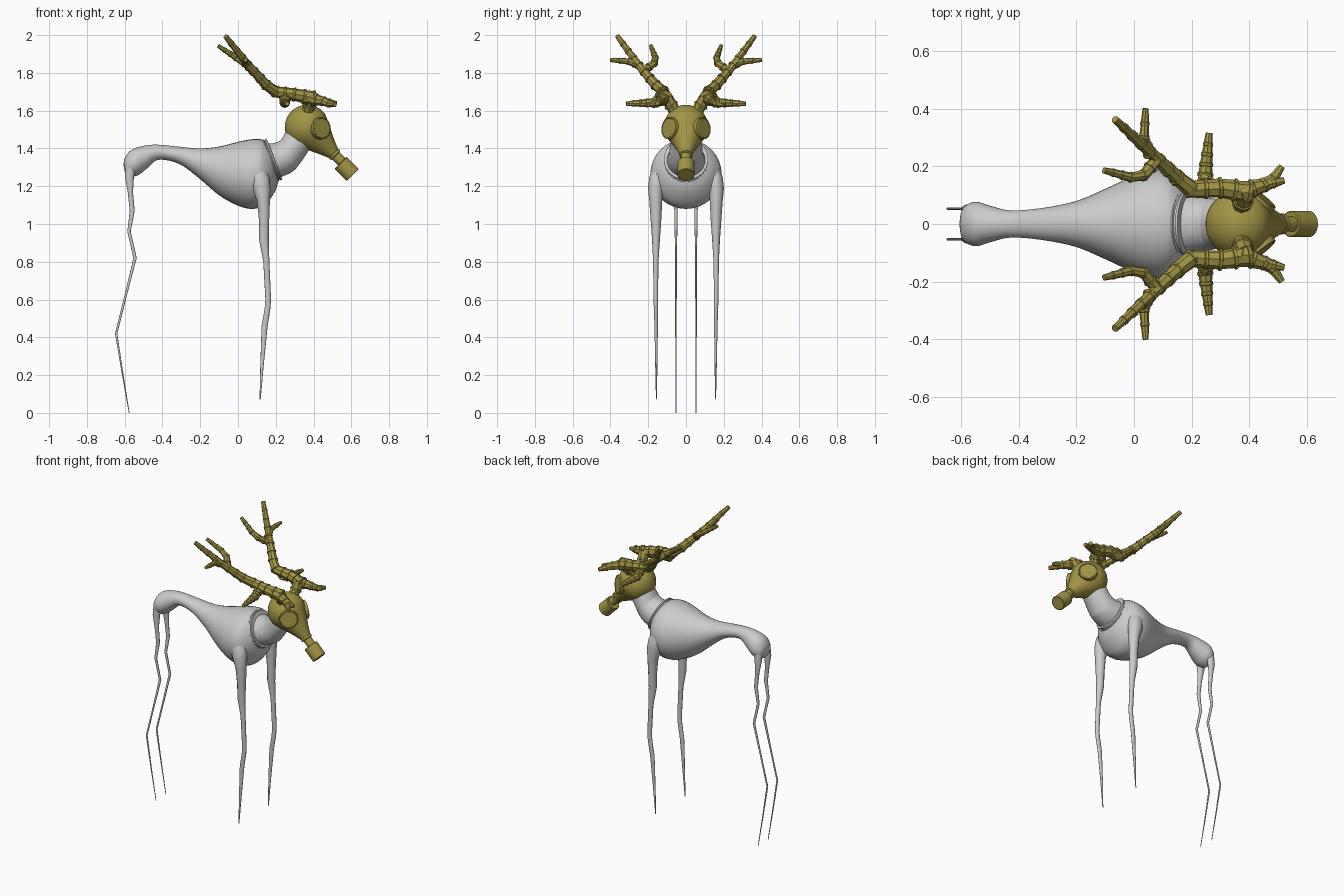
import bpy, bmesh, math
from mathutils import Vector as V


def material(name, rgb):
    m = bpy.data.materials.new(name)
    m.diffuse_color = (*rgb, 1)
    return m


GREY = material("pale grey", (0.60, 0.60, 0.60))
GOLD = material("old gold", (0.36, 0.30, 0.06))


def skin(bm, rings):
    """Join closed rings of points into a capped surface."""
    vs = [[bm.verts.new(p) for p in r] for r in rings]
    n = len(vs[0])
    for a, b in zip(vs, vs[1:]):
        for i in range(n):
            j = (i + 1) % n
            bm.faces.new((a[i], a[j], b[j], b[i]))
    bm.faces.new(vs[0][::-1])
    bm.faces.new(vs[-1])


def revolve(bm, origin, axis, profile, sides):
    """Turn a list of (distance, radius) about an axis."""
    d = V(axis).normalized()
    u = d.cross(V((0.13, 1, 0.07))).normalized()
    if abs(d.y) > 0.95:
        u = d.cross(V((1, 0, 0))).normalized()
    w = d.cross(u)
    ang = [2 * math.pi * i / sides for i in range(sides)]
    skin(bm, [[V(origin) + d * t + (u * math.cos(a) + w * math.sin(a)) * r
               for a in ang] for t, r in profile])


def finish(name, bm, mat, angle=None, mirror=False):
    bmesh.ops.recalc_face_normals(bm, faces=bm.faces)
    me = bpy.data.meshes.new(name)
    bm.to_mesh(me)
    bm.free()
    me.materials.append(mat)
    if angle:
        me.polygons.foreach_set("use_smooth", [True] * len(me.polygons))
        me.set_sharp_from_angle(angle=math.radians(angle))
    ob = bpy.data.objects.new(name, me)
    bpy.context.collection.objects.link(ob)
    if mirror:
        m = ob.modifiers.new("mirror", 'MIRROR')
        m.use_axis = (False, True, False)
        m.use_clip = m.use_mirror_merge = False
    return ob


def spline(rows, steps):
    """Smooth interpolation through rows of numbers."""
    out = []
    for i in range(len(rows) - 1):
        p = [V(rows[max(0, min(len(rows) - 1, i + k))]) for k in (-1, 0, 1, 2)]
        for s in range(steps):
            t = s / steps
            out.append(0.5 * (2 * p[1] + (p[2] - p[0]) * t
                              + (2 * p[0] - 5 * p[1] + 4 * p[2] - p[3]) * t * t
                              + (3 * p[1] - p[0] - 3 * p[2] + p[3]) * t ** 3))
    return out + [V(rows[-1])]


def body_ring(row, sides=32):
    xt, zt, xb, zb, w = row
    c, h = V(((xt + xb) / 2, 0, (zt + zb) / 2)), V(((xt - xb) / 2, 0, (zt - zb) / 2))
    return [c + h * math.cos(a) + V((0, w * math.sin(a), 0))
            for a in (2 * math.pi * i / sides for i in range(sides))]


# body: top x, top z, bottom x, bottom z, half width
bm = bmesh.new()
skin(bm, [body_ring(r) for r in spline([
    (-.605, 1.305, -.600, 1.275, .02), (-.601, 1.345, -.578, 1.25, .058),
    (-.570, 1.388, -.530, 1.258, .077), (-.51, 1.412, -.48, 1.295, .062),
    (-.43, 1.42, -.42, 1.34, .047), (-.32, 1.41, -.31, 1.317, .056),
    (-.2, 1.40, -.2, 1.237, .08), (-.1, 1.41, -.1, 1.152, .122),
    (0, 1.435, 0, 1.097, .168), (.065, 1.448, .075, 1.08, .188),
    (.11, 1.45, .14, 1.10, .18), (.132, 1.445, .195, 1.17, .145),
    (.145, 1.438, .215, 1.235, .112)], 5)])
finish("body", bm, GREY, 50)

# neck, curving up into the mask
bm = bmesh.new()
skin(bm, [body_ring(r) for r in spline([
    (.14, 1.43, .21, 1.24, .105), (.185, 1.427, .25, 1.258, .098),
    (.23, 1.447, .305, 1.29, .09), (.258, 1.50, .375, 1.39, .08),
    (.30, 1.55, .41, 1.45, .07)], 2)])
finish("neck", bm, GREY, 15)

# collar around the neck base
bm = bmesh.new()
revolve(bm, (.175, 0, 1.337), (.21, 0, .08),
        [(-.02, .105), (-.012, .119), (0, .119), (.002, .112), (.008, .112),
         (.010, .117), (.018, .117), (.02, .095)], 32)
finish("collar", bm, GREY, 30)


def leg(name, rows, sides=12):
    """Horizontal rings: x, y, z, half size in x, half size in y."""
    bm = bmesh.new()
    skin(bm, [[V((x + rx * math.cos(a), y + ry * math.sin(a), z))
               for a in (2 * math.pi * i / sides for i in range(sides))]
              for x, y, z, rx, ry in rows])
    finish(name, bm, GREY, 60, True)


leg("front_legs", [
    (.105, .135, 1.32, .03, .03), (.115, .152, 1.25, .05, .042),
    (.125, .160, 1.19, .047, .041), (.135, .160, 1.12, .034, .034),
    (.138, .159, 1.02, .027, .028), (.137, .159, .92, .026, .021),
    (.150, .160, .80, .016, .014), (.160, .160, .60, .015, .012),
    (.156, .159, .55, .015, .011), (.141, .158, .46, .016, .009),
    (.127, .157, .25, .009, .006), (.117, .157, .07, .003, .002)])
leg("hind_legs", [
    (-.565, .045, 1.32, .03, .022), (-.575, .05, 1.25, .024, .019),
    (-.570, .053, 1.17, .014, .012), (-.560, .053, 1.07, .013, .009),
    (-.577, .053, .96, .009, .007), (-.545, .053, .82, .009, .005),
    (-.600, .053, .60, .006, .004), (-.645, .053, .42, .006, .004),
    (-.610, .053, .20, .004, .003), (-.576, .053, 0, .002, .002)])

# mask: round skull drawn out to a snout
axis, c = (1, 0, -1), (.366, 0, 1.513)
bm = bmesh.new()
prof = [(-.118 * math.cos(a), .118 * math.sin(a))
        for a in (math.radians(d) for d in range(2, 100, 8))]
prof += [(.05, .103), (.08, .088), (.11, .073), (.15, .054), (.19, .037), (.208, .031)]
revolve(bm, c, axis, prof, 32)
finish("mask", bm, GOLD, 40)

# snout valve and filter canister
bm = bmesh.new()
revolve(bm, c, axis, [(.195, .03), (.198, .036), (.212, .036), (.215, .027), (.27, .027)], 20)
finish("valve", bm, GOLD, 30)
bm = bmesh.new()
revolve(bm, (.5755, 0, 1.2915), axis, [(-.046, .042), (-.043, .046), (.043, .046), (.046, .042)], 24)
finish("filter_canister", bm, GOLD, 30)

# eye pieces
bm = bmesh.new()
revolve(bm, (.437, .083, 1.507), (.6, .75, .12),
        [(-.04, .05), (-.01, .059), (.013, .059), (.016, .053), (.014, .051)], 24)
finish("eye_pieces", bm, GOLD, 30, True)

# antlers: chains of tapered, collared segments
bm = bmesh.new()


def branch(points, r0, r1, step=.06):
    pts = [V(p) for p in points]
    total = sum((b - a).length for a, b in zip(pts, pts[1:]))
    done = 0
    for a, b in zip(pts, pts[1:]):
        n = max(1, round((b - a).length / step))
        length = (b - a).length / n
        for i in range(n):
            ra = r0 + (r1 - r0) * done / total
            done += length
            rb = r0 + (r1 - r0) * done / total
            revolve(bm, a.lerp(b, i / n), b - a,
                    [(-.006, ra * .9), (-.004, ra * 1.15), (.006, ra * 1.15),
                     (.008, ra), (length + .006, rb * .95)], 8)


branch([(.37, .055, 1.59), (.385, .10, 1.665)], .032, .034, .04)           # stem
branch([(.40, .11, 1.665), (.30, .125, 1.685), (.20, .12, 1.70), (.15, .16, 1.735),
        (.055, .25, 1.84), (-.063, .36, 1.99)], .037, .014)                 # main beam
branch([(.37, .11, 1.668), (.45, .135, 1.65), (.482, .155, 1.637), (.51, .195, 1.632)],
       .035, .013, .045)                                                   # brow
branch([(.45, .135, 1.65), (.515, .15, 1.64)], .022, .012, .035)            # brow prong
branch([(.25, .12, 1.68), (.247, .17, 1.642), (.26, .31, 1.637)], .03, .012, .04)
branch([(.055, .24, 1.835), (.035, .30, 1.86), (.04, .395, 1.868)], .021, .011, .04)
branch([(.08, .225, 1.81), (.035, .17, 1.85), (-.01, .162, 1.88), (-.1, .185, 1.94)],
       .023, .011, .04)
finish("antlers", bm, GOLD, 20, True)
